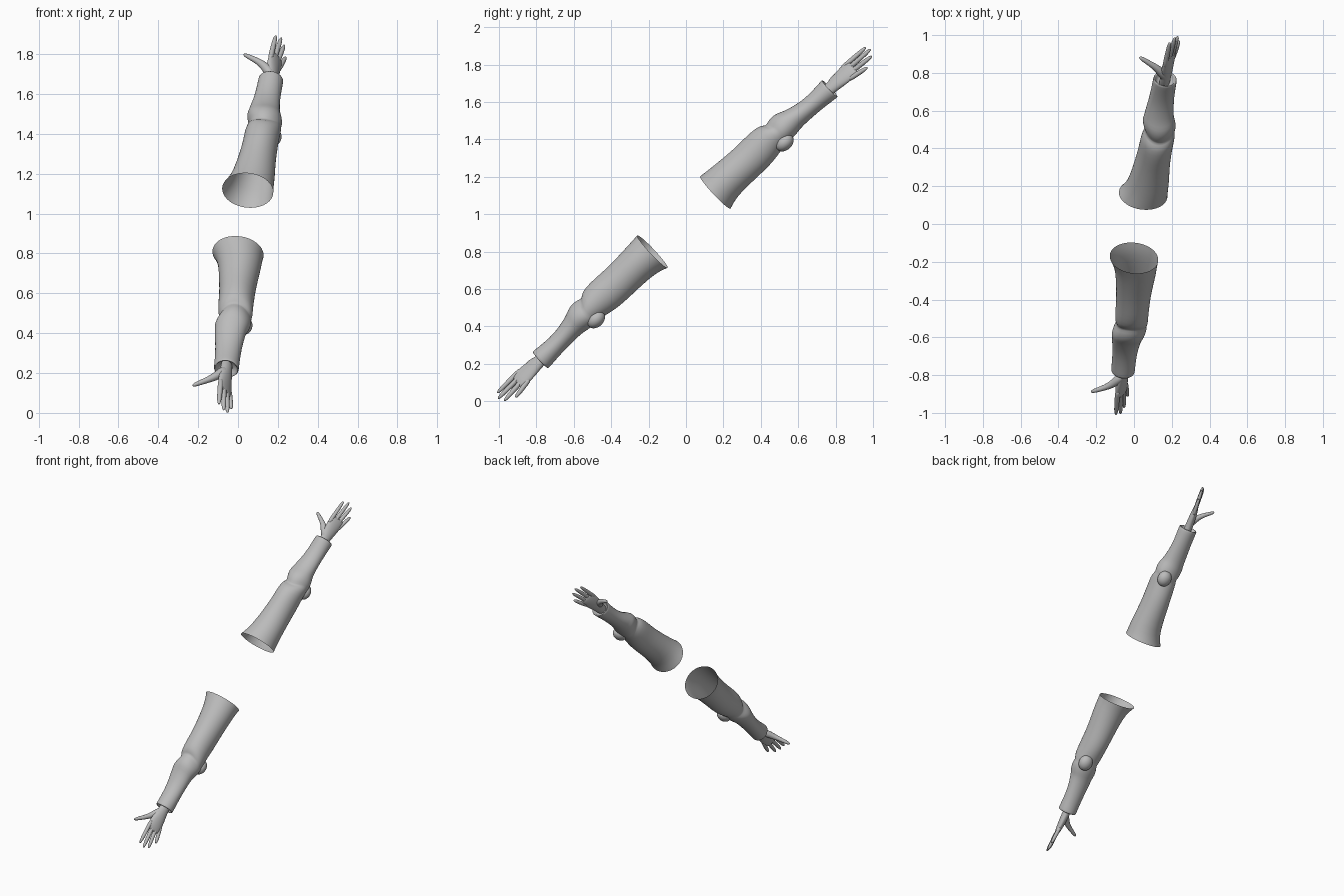
import bpy, bmesh, math
from mathutils import Vector, Matrix

if "Cube" in bpy.data.objects:
    bpy.data.objects.remove(bpy.data.objects["Cube"])

grey = bpy.data.materials.new("light_grey")
grey.diffuse_color = (0.5, 0.5, 0.5, 1)
grey.use_nodes = True
grey.node_tree.nodes["Principled BSDF"].inputs["Base Color"].default_value = grey.diffuse_color

# Arm frame: S across, U upward, N along the arm; the arms mirror across the plane normal to N
N = Vector((0.105, 0.725, 0.68)).normalized()
S = (Vector((1, 0, 0)) - N * N.x).normalized()
U = S.cross(N).normalized()
CENTRE = Vector((0, 0, 0.95))


def place(s, u, t, side):
    return CENTRE + S * s + U * u + N * (t * side)


def loft(name, rings, side, cap_start=True, cap_end=True, levels=1):
    """Skin a list of closed rings of (s, u, t) points."""
    bm = bmesh.new()
    rows = [[bm.verts.new(place(*p, side)) for p in r] for r in rings]
    n = len(rows[0])
    for a, b in zip(rows, rows[1:]):
        for i in range(n):
            j = (i + 1) % n
            bm.faces.new((a[i], a[j], b[j], b[i]))
    if cap_start:
        bm.faces.new(rows[0])
    if cap_end:
        bm.faces.new(rows[-1])
    bmesh.ops.recalc_face_normals(bm, faces=bm.faces)
    for f in bm.faces:
        f.smooth = True
    me = bpy.data.meshes.new(name)
    bm.to_mesh(me)
    bm.free()
    me.materials.append(grey)
    ob = bpy.data.objects.new(name, me)
    bpy.context.collection.objects.link(ob)
    if levels:
        mod = ob.modifiers.new("smooth", 'SUBSURF')
        mod.levels = mod.render_levels = levels
    return ob


def tube(name, path, side, sides=10):
    """Round tapering limb along (s, u, t, radius) points."""
    pts = [Vector(p[:3]) for p in path]
    rings = []
    for i, p in enumerate(pts):
        d = (pts[min(i + 1, len(pts) - 1)] - pts[max(i - 1, 0)]).normalized()
        a = d.cross(Vector((0.83, 0.56, 0.1))).normalized()
        b = d.cross(a)
        rings.append([p + (a * math.cos(k) + b * math.sin(k)) * path[i][3]
                      for k in (2 * math.pi * j / sides for j in range(sides))])
    return loft(name, rings, side)


# Sleeve sections: t, s low, s high, u low, u high
SLEEVE = [
    (0.232, -.106, .155, -.106, .134), (0.27, -.085, .152, -.092, .130),
    (0.33, -.064, .152, -.080, .125), (0.46, -.047, .142, -.080, .116),
    (0.55, -.037, .142, -.080, .120), (0.62, -.035, .143, -.070, .120),
    (0.675, -.030, .146, -.060, .110), (0.695, -.016, .138, -.056, .086),
    (0.715, -.028, .146, -.060, .098), (0.765, -.037, .140, -.058, .104),
    (0.80, -.030, .128, -.050, .086), (0.83, -.030, .124, -.046, .074),
    (0.91, -.018, .115, -.048, .054), (1.00, -.012, .115, -.054, .056),
    (1.062, -.010, .117, -.062, .063), (1.068, -.008, .115, -.060, .061),
    (1.066, .002, .105, -.050, .050), (1.03, .008, .098, -.044, .044),
]
# Fingers: knuckle (s, u, t) and tip (s, u, t)
FINGERS = {
    "index": ((.040, .034, 1.215), (.047, .030, 1.355)),
    "middle": ((.057, .010, 1.225), (.073, .005, 1.370)),
    "ring": ((.071, -.014, 1.220), (.090, -.026, 1.352)),
    "little": ((.083, -.037, 1.200), (.103, -.054, 1.295)),
}
# Palm sections: t, s, u, half width, half thickness
PALM = [(1.00, .052, .000, .034, .028), (1.08, .054, .000, .036, .027),
        (1.13, .056, .000, .046, .026), (1.18, .058, .000, .053, .022),
        (1.225, .062, .000, .053, .017), (1.245, .064, -.001, .046, .010)]
W, Q = Vector((.54, -.84)), Vector((.84, .54))   # palm width and palm normal in (s, u)


def build_arm(label, side):
    # Sleeve with an open shoulder, an elbow fold that dips on the inner side, and a cuff
    rings = []
    for t, s0, s1, u0, u1 in SLEEVE:
        ring = []
        near = math.exp(-((t - 0.72) / 0.09) ** 2)
        for i in range(24):
            a = 2 * math.pi * i / 24
            c, v = math.cos(a), math.sin(a)
            crease = 1 + 0.03 * near * math.sin(3 * a + t * 30)
            ring.append(((s0 + s1) / 2 + (s1 - s0) / 2 * c * crease,
                         (u0 + u1) / 2 + (u1 - u0) / 2 * v * crease,
                         t + 0.018 * near * math.cos(2 * a)))
        rings.append(ring)
    loft(label + "_sleeve", rings, side, cap_start=False)

    # Elbow bulge
    rings = []
    for k in range(1, 10):
        lat = math.pi * k / 10
        r = math.sin(lat)
        rings.append([(.098 + .050 * r * math.cos(a), -.043 + .044 * r * math.sin(a),
                       .695 - .056 * math.cos(lat))
                      for a in (2 * math.pi * i / 16 for i in range(16))])
    loft(label + "_elbow", rings, side)

    # Palm
    rings = []
    for t, s, u, hw, ht in PALM:
        ring = []
        for i in range(16):
            a = 2 * math.pi * i / 16
            p = Vector((s, u)) + W * (hw * math.cos(a)) + Q * (ht * math.sin(a))
            ring.append((p.x, p.y, t))
        rings.append(ring)
    loft(label + "_palm", rings, side)

    # Fingers
    for name, (k, e) in FINGERS.items():
        k, e = Vector(k), Vector(e)
        d = e - k
        steps = ((-.25, .013), (0, .0145), (.4, .0138), (.75, .0122), (.93, .0095), (1.03, .004))
        tube(f"{label}_{name}_finger", [(*(k + d * f), r) for f, r in steps], side)

    # Thumb
    tube(label + "_thumb", [(.056, .012, 1.08, .022), (.034, .018, 1.115, .027),
                            (.008, .020, 1.148, .022), (-.025, .020, 1.175, .0165),
                            (-.062, .018, 1.198, .0135), (-.088, .016, 1.214, .0115),
                            (-.101, .015, 1.222, .005)], side)


build_arm("upper_arm", 1)
build_arm("lower_arm", -1)
